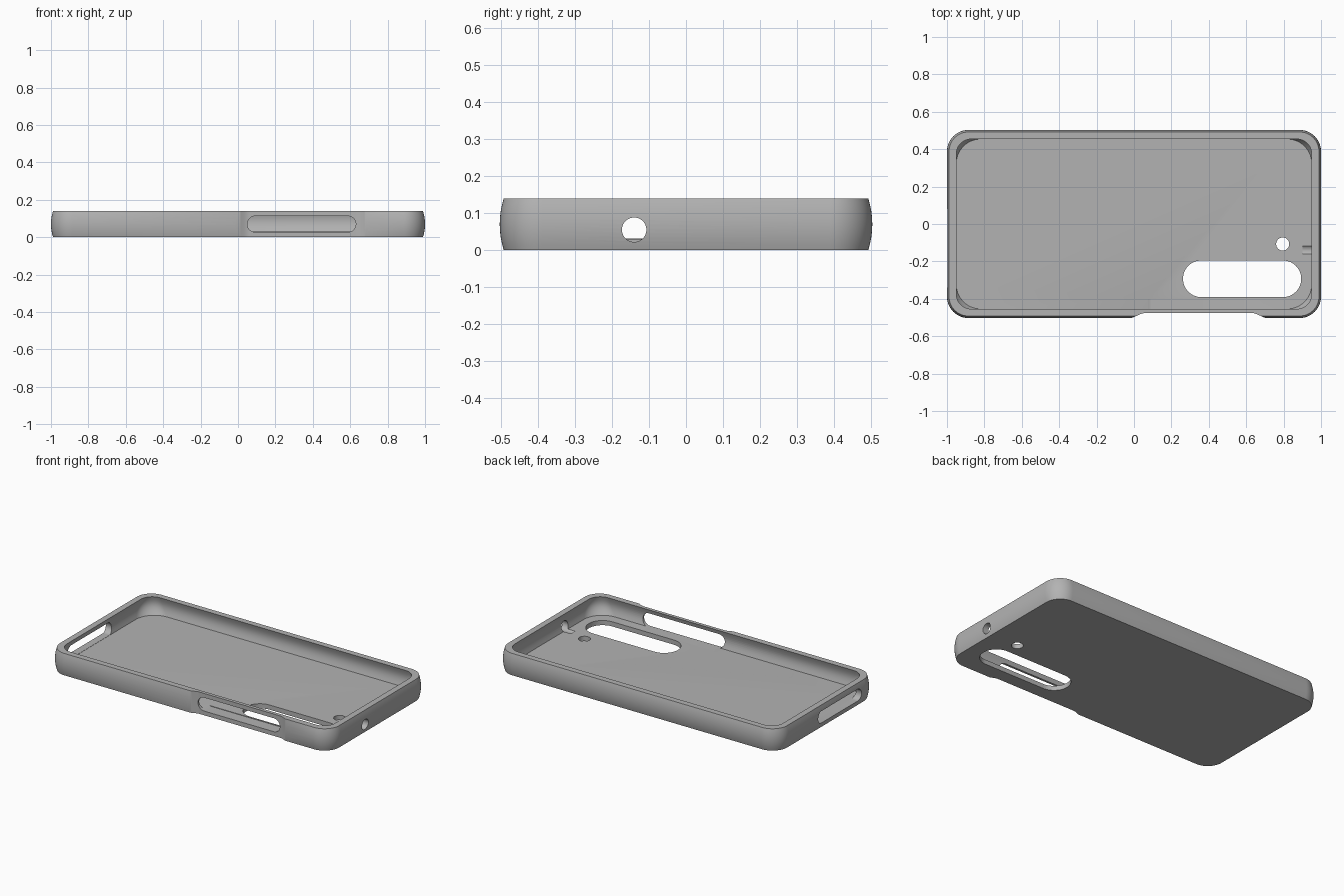
import bpy, bmesh, math
from mathutils import Matrix, Vector

cube = bpy.data.objects.get("Cube")
if cube:
    bpy.data.objects.remove(cube, do_unlink=True)

HEIGHT, FLOOR = 0.14, 0.03

grey = bpy.data.materials.new("case grey")
grey.use_nodes = True
COLOUR = (0.45, 0.45, 0.45, 1)
grey.diffuse_color = COLOUR
grey.node_tree.nodes["Principled BSDF"].inputs["Base Color"].default_value = COLOUR


def rounded_rect(hx, hy, r, steps=14):
    """Outline of a rounded rectangle, counter-clockwise."""
    pts = []
    for i, (sx, sy) in enumerate([(1, 1), (-1, 1), (-1, -1), (1, -1)]):
        for k in range(steps + 1):
            a = math.pi / 2 * (i + k / steps)
            pts.append((sx * (hx - r) + r * math.cos(a),
                        sy * (hy - r) + r * math.sin(a)))
    return pts


def loft(name, layers, matrix=Matrix()):
    """Closed solid through (outline, z) layers."""
    bm = bmesh.new()
    rings = [[bm.verts.new(matrix @ Vector((x, y, z))) for x, y in outline]
             for outline, z in layers]
    for low, high in zip(rings, rings[1:]):
        for i in range(len(low)):
            j = (i + 1) % len(low)
            bm.faces.new((low[i], low[j], high[j], high[i]))
    bm.faces.new(rings[0][::-1])
    bm.faces.new(rings[-1])
    bmesh.ops.remove_doubles(bm, verts=bm.verts, dist=1e-5)
    bmesh.ops.recalc_face_normals(bm, faces=bm.faces)
    mesh = bpy.data.meshes.new(name)
    bm.to_mesh(mesh)
    bm.free()
    mesh.materials.append(grey)
    ob = bpy.data.objects.new(name, mesh)
    bpy.context.collection.objects.link(ob)
    return ob


def slot(name, hx, hy, r, centre, rotation=Matrix(), depth=0.1):
    """Rounded cutter pushed through a wall."""
    outline = rounded_rect(hx, hy, r)
    return loft(name, [(outline, -depth), (outline, depth)],
                Matrix.Translation(centre) @ rotation)


# Outer shell with gently bulging sides
layers = []
for k in range(13):
    t = k / 12
    inset = 0.011 * (2 * t - 1) ** 2
    layers.append((rounded_rect(1 - inset, 0.503 - inset, 0.115 - inset), t * HEIGHT))
case = loft("phone_case", layers)

# Cavity, hollowed under the lip and tighter at the floor corners
layers = []
for k in range(11):
    t = k / 10
    out = 0.012 * math.sin(math.pi * t)
    layers.append((rounded_rect(0.95 + out, 0.454 + out, 0.13 - 0.05 * t),
                   FLOOR + t * (HEIGHT - FLOOR)))
layers.append((layers[-1][0], HEIGHT + 0.05))
cutters = [loft("cavity_cutter", layers)]

# Shallow finger recess around the side buttons
recess = []
for k in range(13):
    t = k / 12
    recess.append((-0.03 + 0.09 * t, -0.505 + 0.029 * t * t * (3 - 2 * t)))
recess += [(0.69 - x, y) for x, y in reversed(recess)]
recess += [(0.72, -0.6), (-0.03, -0.6)]
cutters.append(loft("recess_cutter", [(recess, -0.05), (recess, HEIGHT + 0.05)]))

# Openings: buttons, charging port, headphone hole, camera and flash
front = Matrix.Rotation(math.pi / 2, 4, "X")
side = Matrix.Rotation(math.pi / 2, 4, "Z") @ front
cutters += [
    slot("button_cutter", 0.29, 0.043, 0.0429, (0.34, -0.5, 0.07), front),
    slot("port_cutter", 0.22, 0.038, 0.0379, (-1, -0.13, 0.069), side),
    slot("headphone_cutter", 0.033, 0.033, 0.0329, (1, -0.14, 0.055), side),
    slot("camera_cutter", 0.316, 0.098, 0.0979, (0.578, -0.293, 0), depth=0.06),
    slot("flash_cutter", 0.035, 0.035, 0.0349, (0.795, -0.107, 0), depth=0.06),
]

for cutter in cutters:
    cutter.hide_render = True
    mod = case.modifiers.new(cutter.name, "BOOLEAN")
    mod.operation = "DIFFERENCE"
    mod.solver = "EXACT"
    mod.object = cutter

# Bake the cuts and discard the cutters
graph = bpy.context.evaluated_depsgraph_get()
graph.update()
baked = bpy.data.meshes.new_from_object(case.evaluated_get(graph))
case.modifiers.clear()
case.data = baked
for cutter in cutters:
    bpy.data.objects.remove(cutter, do_unlink=True)

bpy.ops.object.select_all(action="DESELECT")
case.select_set(True)
bpy.context.view_layer.objects.active = case
bpy.ops.object.shade_smooth_by_angle(angle=math.radians(30))
